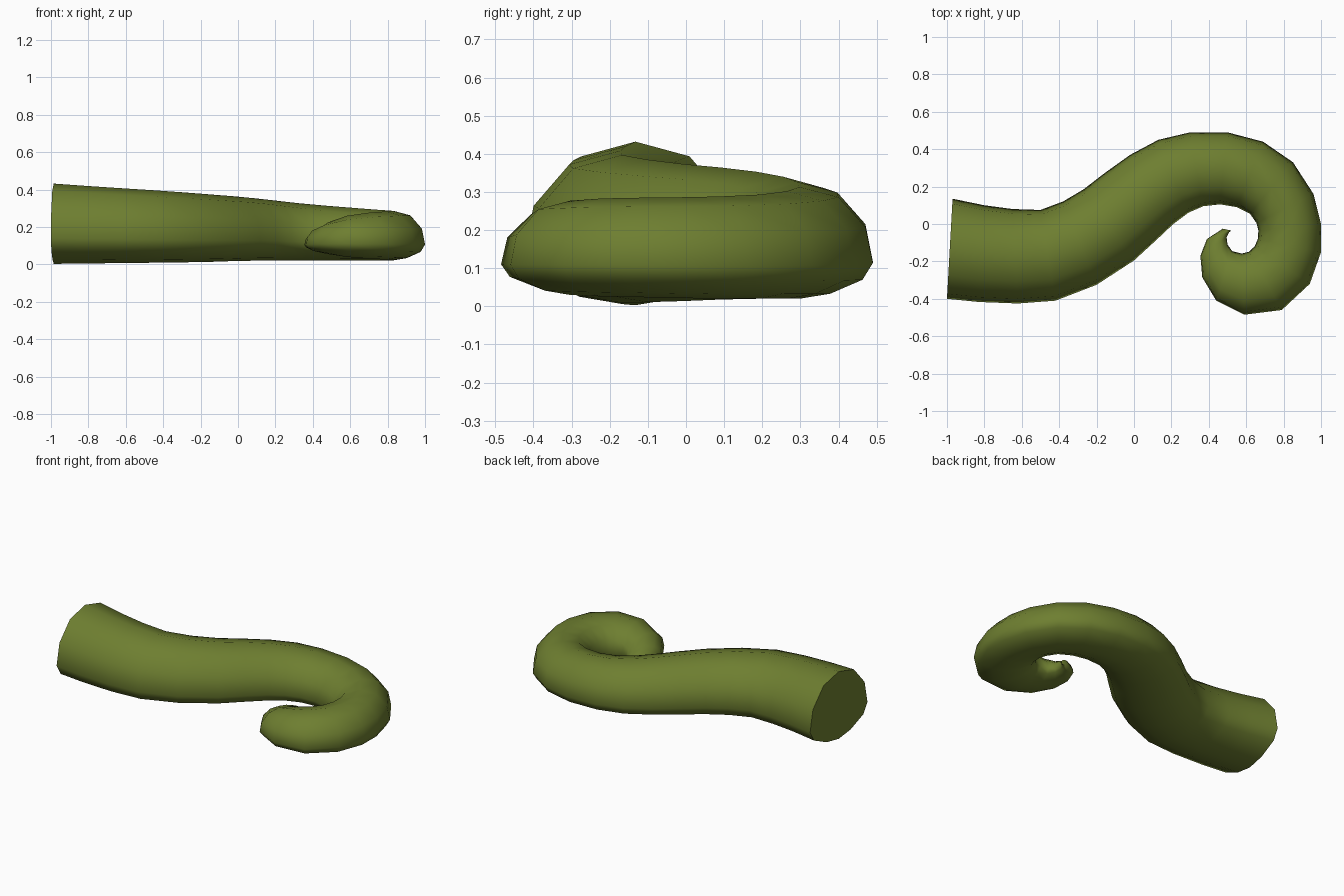
import bpy, bmesh, math
from mathutils import Vector

olive = bpy.data.materials.new("olive green")
olive.diffuse_color = (0.155, 0.21, 0.03, 1)

# left and right edge of the arm at each ring, seen from above
EDGES = [
    (-.97, .135, -1, -.40), (-.80, .10, -.83, -.417), (-.65, .08, -.62, -.425),
    (-.50, .075, -.42, -.41), (-.38, .12, -.20, -.325), (-.27, .185, 0, -.195),
    (-.16, .27, .12, -.085), (-.02, .37, .21, 0), (.13, .45, .29, .06),
    (.30, .49, .37, .095), (.50, .49, .46, .105), (.69, .44, .55, .09),
    (.85, .33, .62, .055), (.96, .16, .655, .005), (1, .0, .665, -.035),
    (1, -.15, .662, -.08), (.94, -.32, .645, -.12), (.79, -.46, .615, -.148),
    (.59, -.485, .575, -.158), (.44, -.41, .525, -.145), (.365, -.285, .50, -.11),
    (.355, -.17, .495, -.07), (.39, -.08, .508, -.045), (.475, -.025, .52, -.035),
]
# top and bottom height at each ring
TOP = [.432, .42, .408, .397, .385, .373, .364, .353, .34, .326, .313, .302,
       .293, .288, .286, .285, .283, .277, .26, .225, .192, .167, .147, .125]
BOTTOM = [.003, .005, .007, .009, .011, .014, .018, .02, .02, .02, .02, .02,
          .02, .02, .022, .024, .026, .03, .04, .055, .066, .075, .08, .09]

# half cross-section: domed top, flattened underside (side fraction, height fraction)
HALF = [(0, 1), (.53, .91), (.9, .64), (1, .32), (.86, .17), (.42, .045), (0, 0)]
SECTION = HALF + [(-u, h) for u, h in HALF[-2:0:-1]]

bm = bmesh.new()
rings = []
for (lx, ly, rx, ry), top, low in zip(EDGES, TOP, BOTTOM):
    left, right = Vector((lx, ly, 0)), Vector((rx, ry, 0))
    mid, side = (left + right) / 2, (right - left) / 2
    rings.append([bm.verts.new(mid + side * u + Vector((0, 0, low + (top - low) * h)))
                  for u, h in SECTION])

# skin between the rings, and closed ends
n = len(SECTION)
for a, b in zip(rings, rings[1:]):
    for i in range(n):
        j = (i + 1) % n
        bm.faces.new((a[i], a[j], b[j], b[i]))
bm.faces.new(rings[0])
bm.faces.new(rings[-1])
bmesh.ops.recalc_face_normals(bm, faces=bm.faces)

mesh = bpy.data.meshes.new("curled_tentacle")
bm.to_mesh(mesh)
bm.free()
mesh.materials.append(olive)
tentacle = bpy.data.objects.new("curled_tentacle", mesh)
bpy.context.collection.objects.link(tentacle)
bpy.context.view_layer.objects.active = tentacle
tentacle.select_set(True)
bpy.ops.object.shade_smooth_by_angle(angle=math.radians(65))
